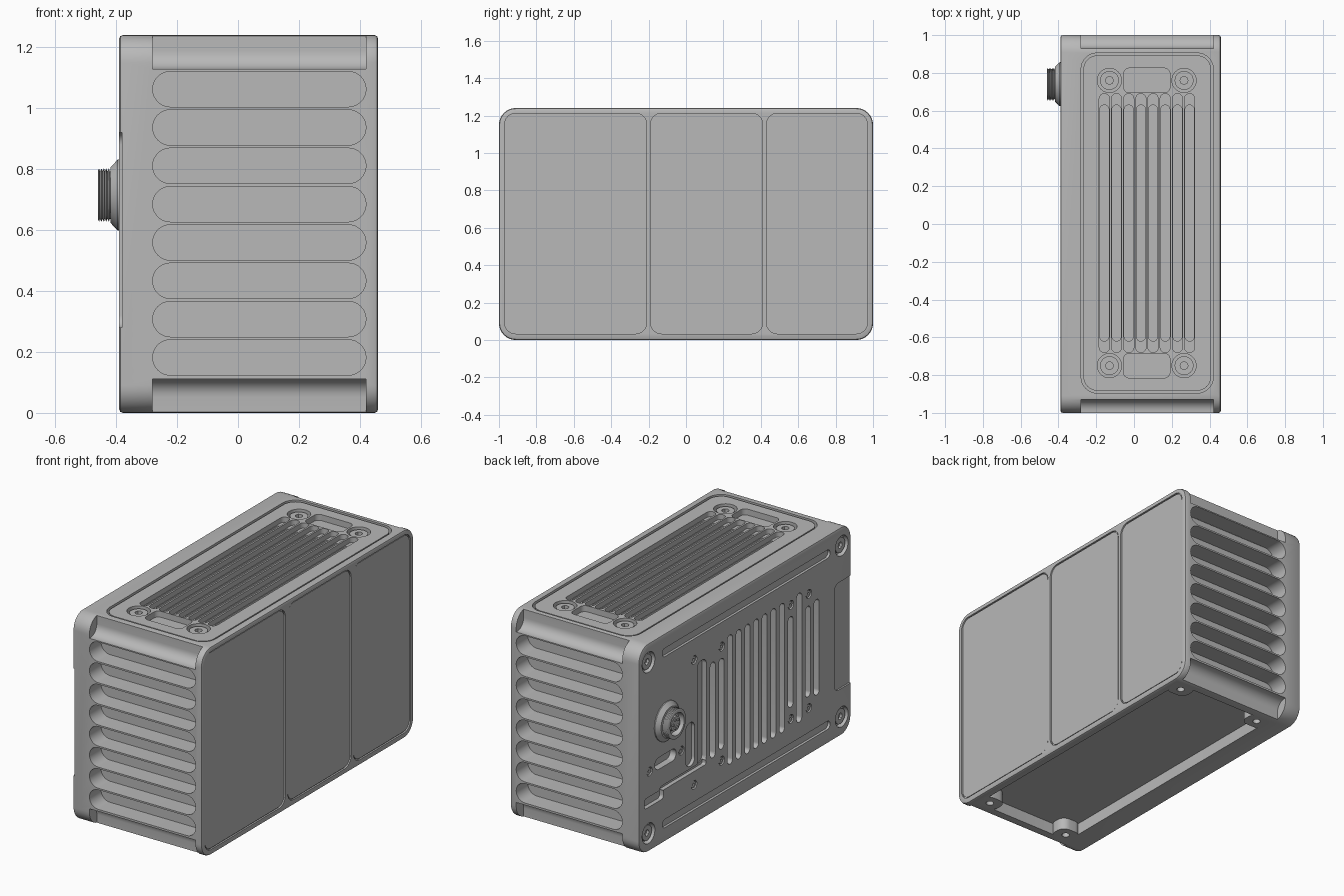
import bpy, bmesh, math
from mathutils import Vector

if "Cube" in bpy.data.objects:
    bpy.data.objects.remove(bpy.data.objects["Cube"])

metal = bpy.data.materials.new("light_grey_metal")
metal.use_nodes = True
GREY = (0.48, 0.48, 0.48, 1)
metal.diffuse_color = GREY
metal.node_tree.nodes["Principled BSDF"].inputs["Base Color"].default_value = GREY

AXES = {"x": (1, 2, 0), "y": (0, 2, 1), "z": (0, 1, 2)}


def prism(bm, axis, u0, u1, v0, v1, r, lo, hi, seg=8):
    """Rounded-rectangle prism spanning u, v and running lo..hi along axis."""
    r = min(r, (u1 - u0) / 2 - 1e-4, (v1 - v0) / 2 - 1e-4)
    corners = [(u1 - r, v1 - r), (u0 + r, v1 - r), (u0 + r, v0 + r), (u1 - r, v0 + r)]
    a, b, c = AXES[axis]
    rings = []
    for w in (lo, hi):
        ring = []
        for k, (cu, cv) in enumerate(corners):
            for i in range(seg + 1):
                t = math.pi / 2 * (k + i / seg)
                p = Vector()
                p[a], p[b], p[c] = cu + r * math.cos(t), cv + r * math.sin(t), w
                ring.append(bm.verts.new(p))
        rings.append(ring)
    n = len(rings[0])
    faces = [bm.faces.new(rings[0]), bm.faces.new(rings[1])]
    for i in range(n):
        j = (i + 1) % n
        faces.append(bm.faces.new((rings[0][i], rings[0][j], rings[1][j], rings[1][i])))
    bmesh.ops.recalc_face_normals(bm, faces=faces)


def disc(bm, axis, u, v, r, lo, hi, seg=8):
    prism(bm, axis, u - r, u + r, v - r, v + r, r, lo, hi, seg)


def finish(name, bm):
    me = bpy.data.meshes.new(name)
    bm.to_mesh(me)
    bm.free()
    me.materials.append(metal)
    ob = bpy.data.objects.new(name, me)
    bpy.context.collection.objects.link(ob)
    return ob


def apply_mods(ob):
    dg = bpy.context.evaluated_depsgraph_get()
    me = bpy.data.meshes.new_from_object(ob.evaluated_get(dg))
    ob.modifiers.clear()
    ob.data = me


def cut(ob, bm):
    cutter = finish("cutter", bm)
    mod = ob.modifiers.new("cut", "BOOLEAN")
    mod.operation, mod.solver, mod.object = "DIFFERENCE", "EXACT", cutter
    apply_mods(ob)
    bpy.data.objects.remove(cutter)


def bevel(ob, width):
    mod = ob.modifiers.new("bevel", "BEVEL")
    mod.width, mod.segments, mod.limit_method = width, 2, "ANGLE"
    mod.angle_limit = math.radians(50)
    apply_mods(ob)


H = 1.24
BACK, FACE = -0.39, 0.46

# Main housing
bm = bmesh.new()
prism(bm, "x", -1, 1, 0, H, 0.09, BACK, FACE)
body = finish("housing", bm)
bevel(body, 0.012)

# Cooling slots and scooped edges on both ends
bm = bmesh.new()
for s in (-1, 1):
    lo, hi = sorted((s * 0.89, s * 1.1))
    for i in range(8):
        z = 0.182 + 0.1258 * i
        prism(bm, "y", -0.28, 0.42, z - 0.058, z + 0.058, 0.058, lo, hi)
    lo, hi = sorted((s * 0.93, s * 1.3))
    prism(bm, "x", lo, hi, -0.3, 0.112, 0.06, -0.28, 0.42)
    prism(bm, "x", lo, hi, 1.128, 1.5, 0.06, -0.28, 0.42)
# Lid pocket
prism(bm, "z", -0.28, 0.42, -0.895, 0.905, 0.085, 1.135, 1.4)
cut(body, bm)

# Underside pocket and its screw holes
bm = bmesh.new()
prism(bm, "z", -0.25, 0.41, -0.88, 0.88, 0.03, -0.1, 0.07)
cut(body, bm)
bm = bmesh.new()
for x in (-0.2, 0.36):
    for y in (-0.84, 0.84):
        prism(bm, "z", x - 0.07, x + 0.07, y - 0.06, y + 0.06, 0.05, 0, 0.08)
bosses = finish("underside_bosses", bm)
bm = bmesh.new()
for x in (-0.2, 0.36):
    for y in (-0.84, 0.84):
        disc(bm, "z", x, y, 0.022, -0.1, 0.05, 4)
cut(bosses, bm)

# Window recesses on the sensing face
bm = bmesh.new()
for y0, y1 in ((-0.97, -0.21), (-0.19, 0.41), (0.43, 0.97)):
    prism(bm, "x", y0, y1, 0.033, 1.212, 0.06, 0.45, 0.6)
cut(body, bm)
bm = bmesh.new()
for y0, y1 in ((-0.97, -0.21), (-0.19, 0.41), (0.43, 0.97)):
    prism(bm, "x", y0 + 0.006, y1 - 0.006, 0.039, 1.206, 0.055, 0.44, 0.456)
finish("window_panels", bm)

# Connector-side cuts: fins, strips, panels
corner_screws = [(y, z) for y in (-0.91, 0.91) for z in (0.11, 1.13)]
small_screws = [(0.48, 0.98), (0.48, 0.235), (0.9, 0.475), (0.6, 0.485)]
small_screws += [(y, z) for y in (0.22, -0.43, -0.6) for z in (0.28, 0.96)]
bm = bmesh.new()
for i in range(13):
    y = 0.305 - 0.0815 * i
    if i in (1, 9, 11):
        z0, z1 = 0.35, 0.89
    elif i in (0, 12):
        z0, z1 = 0.33, 0.9
    else:
        z0, z1 = 0.23, 1.0
    prism(bm, "x", y - 0.024, y + 0.024, z0, z1, 0.024, -0.5, -0.335)
for z in (0.11, 1.13):
    prism(bm, "x", -0.8, 0.78, z - 0.025, z + 0.025, 0.025, -0.5, -0.375)
for y, z in corner_screws:
    disc(bm, "x", y, z, 0.06, -0.5, -0.36)
for y, z in small_screws:
    disc(bm, "x", y, z, 0.026, -0.5, -0.375, 4)
prism(bm, "x", -1.2, -0.84, 0.28, 0.92, 0.04, -0.5, -0.38)
prism(bm, "x", 0.65, 0.85, 0.455, 0.525, 0.035, -0.5, -0.35)
prism(bm, "x", 0.475, 0.56, 0.36, 0.62, 0.042, -0.5, -0.37)
prism(bm, "x", 0.365, 0.45, 0.33, 0.95, 0.035, -0.5, -0.36)
cut(body, bm)
# Stepped channel below the connector
bm = bmesh.new()
prism(bm, "x", 0.37, 0.8, 0.315, 0.345, 0.01, -0.5, -0.365)
cut(body, bm)
bm = bmesh.new()
prism(bm, "x", 0.77, 0.95, 0.265, 0.325, 0.02, -0.5, -0.365)
cut(body, bm)

# Lid with cooling grooves
bm = bmesh.new()
prism(bm, "z", -0.268, 0.408, -0.883, 0.893, 0.075, 1.12, 1.236)
lid = finish("top_lid", bm)
lid_screws = [(x, y) for x in (-0.13, 0.265) for y in (-0.75, 0.76)]
for half, y0, y1, depth in ((0.027, -0.68, 0.69, 1.205), (0.024, -0.62, 0.63, 1.145)):
    bm = bmesh.new()
    for i in range(8):
        x = -0.157 + 0.0645 * i
        prism(bm, "z", x - half, x + half, y0, y1, half, depth, 1.4, 6)
    if half > 0.025:
        for x, y in lid_screws:
            disc(bm, "z", x, y, 0.064, 1.2, 1.4)
        for y in (-0.75, 0.76):
            prism(bm, "z", -0.055, 0.19, y - 0.065, y + 0.065, 0.03, 1.2, 1.4)
    cut(lid, bm)


# Screw heads with sockets
def screws(name, axis, spots, r, seat, top, socket):
    bm = bmesh.new()
    for u, v in spots:
        disc(bm, axis, u, v, r, seat, top, 6)
    heads = finish(name, bm)
    bm = bmesh.new()
    for u, v in spots:
        out = top + math.copysign(0.1, top - seat)
        disc(bm, axis, u, v, r * 0.42, socket, out, 2)
    cut(heads, bm)


screws("lid_screws", "z", lid_screws, 0.05, 1.19, 1.226, 1.205)
screws("corner_screws", "x", corner_screws, 0.045, -0.35, -0.38, -0.365)
screws("small_screws", "x", small_screws, 0.02, -0.37, -0.386, -0.378)

# Threaded connector, turned about its axis
profile = [(-0.38, 0.118), (-0.395, 0.116), (-0.418, 0.092), (-0.418, 0.078)]
for i in range(5):
    x = -0.42 - 0.008 * i
    profile += [(x - 0.001, 0.078), (x - 0.004, 0.088)]
profile += [(-0.46, 0.08), (-0.46, 0.066), (-0.425, 0.064), (-0.425, 0.045),
            (-0.45, 0.043), (-0.45, 0.0)]
bm = bmesh.new()
verts = [bm.verts.new((x, 0.74 + r, 0.715)) for x, r in profile]
edges = [bm.edges.new(pair) for pair in zip(verts, verts[1:])]
bmesh.ops.spin(bm, geom=verts + edges, cent=(0, 0.74, 0.715), axis=(1, 0, 0),
               angle=2 * math.pi, steps=32)
bmesh.ops.remove_doubles(bm, verts=bm.verts, dist=0.0005)
bmesh.ops.recalc_face_normals(bm, faces=bm.faces)
finish("connector", bm)

# Connector pins
bm = bmesh.new()
for i in range(5):
    t = math.tau * i / 5
    disc(bm, "x", 0.74 + 0.026 * math.cos(t), 0.715 + 0.026 * math.sin(t), 0.007, -0.44, -0.456, 3)
finish("connector_pins", bm)

# Smooth rounded surfaces, keep hard edges
for ob in bpy.context.collection.objects:
    if ob.type == "MESH" and metal.name in ob.data.materials:
        bpy.ops.object.select_all(action="DESELECT")
        ob.select_set(True)
        bpy.context.view_layer.objects.active = ob
        bpy.ops.object.shade_smooth_by_angle(angle=math.radians(35))
